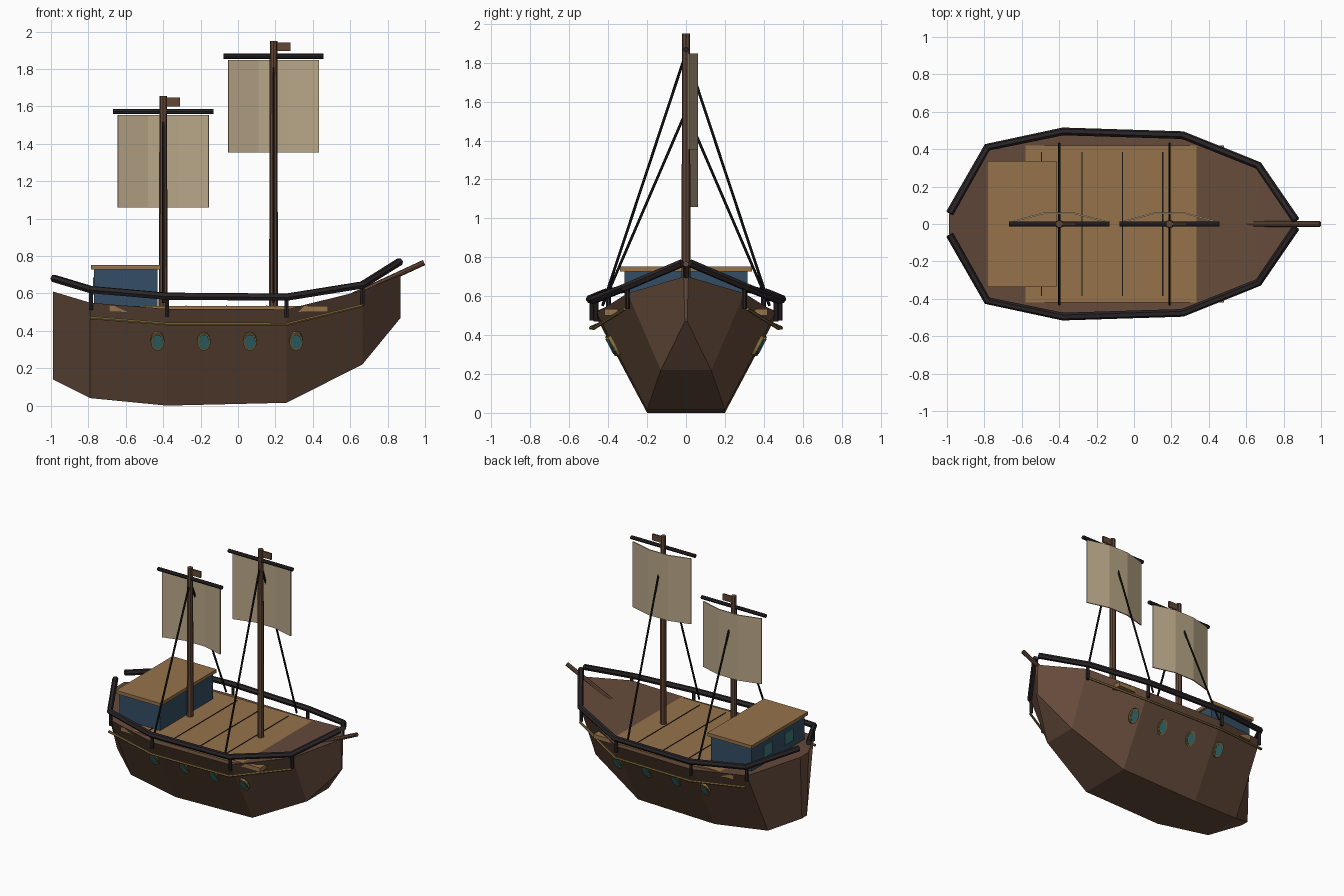
import bpy, bmesh, math
from mathutils import Vector, Matrix

cube = bpy.data.objects.get("Cube")
if cube:
    bpy.data.objects.remove(cube, do_unlink=True)


def material(name, r, g, b):
    m = bpy.data.materials.new(name)
    m.use_nodes = True
    m.diffuse_color = (r, g, b, 1)
    bsdf = next(n for n in m.node_tree.nodes if n.type == 'BSDF_PRINCIPLED')
    bsdf.inputs["Base Color"].default_value = (r, g, b, 1)
    return m


HULL = material("hull brown", .13, .07, .043)
DECK = material("deck tan", .30, .17, .068)
MAST = material("mast brown", .125, .062, .036)
DARK = material("rail charcoal", .023, .018, .02)
BLUE = material("cabin blue", .034, .075, .125)
GLASS = material("glass teal", .045, .19, .20)
GOLD = material("trim gold", .24, .155, .045)
SAIL = material("sail canvas", .48, .385, .245)
ROPE = material("rope black", .009, .009, .009)


def finish(name, bm, mat):
    bmesh.ops.recalc_face_normals(bm, faces=bm.faces)
    me = bpy.data.meshes.new(name)
    bm.to_mesh(me)
    bm.free()
    me.materials.append(mat)
    ob = bpy.data.objects.new(name, me)
    bpy.context.scene.collection.objects.link(ob)
    return ob


def box(name, mat, x0, x1, y0, y1, z0, z1):
    bm = bmesh.new()
    size = Matrix.Diagonal((x1 - x0, y1 - y0, z1 - z0, 1))
    mid = Matrix.Translation(((x0 + x1) / 2, (y0 + y1) / 2, (z0 + z1) / 2))
    bmesh.ops.create_cube(bm, size=1, matrix=mid @ size)
    return finish(name, bm, mat)


def rod(name, mat, a, b, r, r2=None, sides=8):
    a, b = Vector(a), Vector(b)
    d = b - a
    turn = d.to_track_quat('Z', 'Y').to_matrix().to_4x4()
    bm = bmesh.new()
    bmesh.ops.create_cone(bm, cap_ends=True, segments=sides, radius1=r,
                          radius2=r if r2 is None else r2, depth=d.length,
                          matrix=Matrix.Translation((a + b) / 2) @ turn)
    return finish(name, bm, mat)


def sweep(name, mat, points, r):
    # mitred tube along a polyline
    cu = bpy.data.curves.new(name, 'CURVE')
    cu.dimensions = '3D'
    cu.bevel_depth = r
    cu.bevel_resolution = 1
    cu.use_fill_caps = True
    sp = cu.splines.new('POLY')
    sp.points.add(len(points) - 1)
    sp.use_smooth = False
    for p, co in zip(sp.points, points):
        p.co = (*co, 1)
    cu.materials.append(mat)
    ob = bpy.data.objects.new(name, cu)
    bpy.context.scene.collection.objects.link(ob)
    return ob


# Hull stations: x, top half width, top z, bottom half width, bottom z
STATIONS = [(-.99, .05, .61, .03, .14), (-.79, .40, .55, .15, .04),
            (-.38, .475, .517, .2, .005), (.26, .46, .515, .2, .015),
            (.665, .30, .615, .13, .22), (.87, .012, .70, .006, .47)]
bm = bmesh.new()
rings = [[bm.verts.new(p) for p in ((x, -w, t), (x, w, t), (x, v, b), (x, -v, b))]
         for x, w, t, v, b in STATIONS]
for r0, r1 in zip(rings, rings[1:]):
    for i in range(4):
        j = (i + 1) % 4
        bm.faces.new((r0[i], r0[j], r1[j], r1[i]))
bm.faces.new(rings[0])
bm.faces.new(rings[-1])
# close the bottom exactly on the ground
for v in bm.verts:
    if v.co.z < .01:
        v.co.z = 0
finish("hull", bm, HULL)

# Deck and plank seams
box("deck", DECK, -.69, .48, -.42, .42, .50, .533)
for i in range(5):
    x = -.494 + .216 * i
    box("deck_seam", ROPE, x - .003, x + .003, -.385, .385, .52, .536)

# Cabin with roof and stern windows
box("cabin", BLUE, -.77, -.43, -.315, .315, .5, .73)
box("cabin_roof", DECK, -.785, -.415, -.338, .338, .727, .752)
for y in (-.125, .125):
    box("cabin_window", GLASS, -.776, -.769, y - .05, y + .05, .595, .685)

# Rails, posts, gold trim and portholes on both sides
RAIL = [(-.985, .058, .68), (-.785, .41, .62), (-.38, .495, .585),
        (.26, .475, .58), (.665, .313, .645), (.865, .02, .77)]
for s, side in ((-1, "right"), (1, "left")):
    sweep(side + "_rail", DARK, [(x, s * y, z) for x, y, z in RAIL], .021)
    for x, y, z in RAIL[1:5]:
        rod(side + "_rail_post", DARK, (x, s * (y - .012), z - .11),
            (x, s * (y - .012), z), .012, sides=6)
    sweep(side + "_trim", GOLD,
          [(x, s * (w + .015), t - .08) for x, w, t, _, _ in STATIONS[1:5]], .009)
    for i in range(4):
        x = -.43 + .247 * i
        k = (x + .38) / .64
        k = min(max(k, 0), 1)
        y = .2 + (.475 - .015 * k - .2) * (.345 - .01 * k) / .515
        out = Vector((0, s * .515, -.27)).normalized()
        c = Vector((x, s * y, .345))
        for name, mat, r, d in (("porthole_frame", GOLD, .037, .008),
                                ("porthole_glass", GLASS, .029, .011)):
            ob = rod(name, mat, c - out * .01, c + out * d, r, sides=12)
            up = Vector((0, s * .27, .515)).normalized()
            for v in ob.data.vertices:
                v.co += up * (v.co - c).dot(up) * .5

# Masts with yards, sails, pennants and shrouds
for name, x, top, shroud in (("main", .19, 1.95, 1.85), ("rear", -.40, 1.655, 1.55)):
    rod(name + "_mast", MAST, (x, 0, .5), (x, 0, top), .024, .02)
    yard = top - .082
    rod(name + "_yard", DARK, (x - .268, 0, yard), (x + .268, 0, yard), .014)
    box(name + "_pennant", MAST, x + .01, x + .09, -.006, .006, top - .055, top - .008)

    bm = bmesh.new()
    cols = [[bm.verts.new((x + dx, y, z)) for z in (yard - .515, yard - .02)]
            for dx, y in ((-.243, .014), (-.081, .058), (.081, .058), (.243, .014))]
    for c0, c1 in zip(cols, cols[1:]):
        bm.faces.new((c0[0], c1[0], c1[1], c0[1]))
    sail = finish(name + "_sail", bm, SAIL)
    mod = sail.modifiers.new("thickness", 'SOLIDIFY')
    mod.thickness = .008
    mod.offset = 0

    for s in (-1, 1):
        rod(name + "_shroud", ROPE, (x, 0, shroud), (x, s * .43, .55), .007, sides=6)

# Bowsprit
rod("bowsprit", MAST, (.605, 0, .585), (.995, 0, .765), .015)
